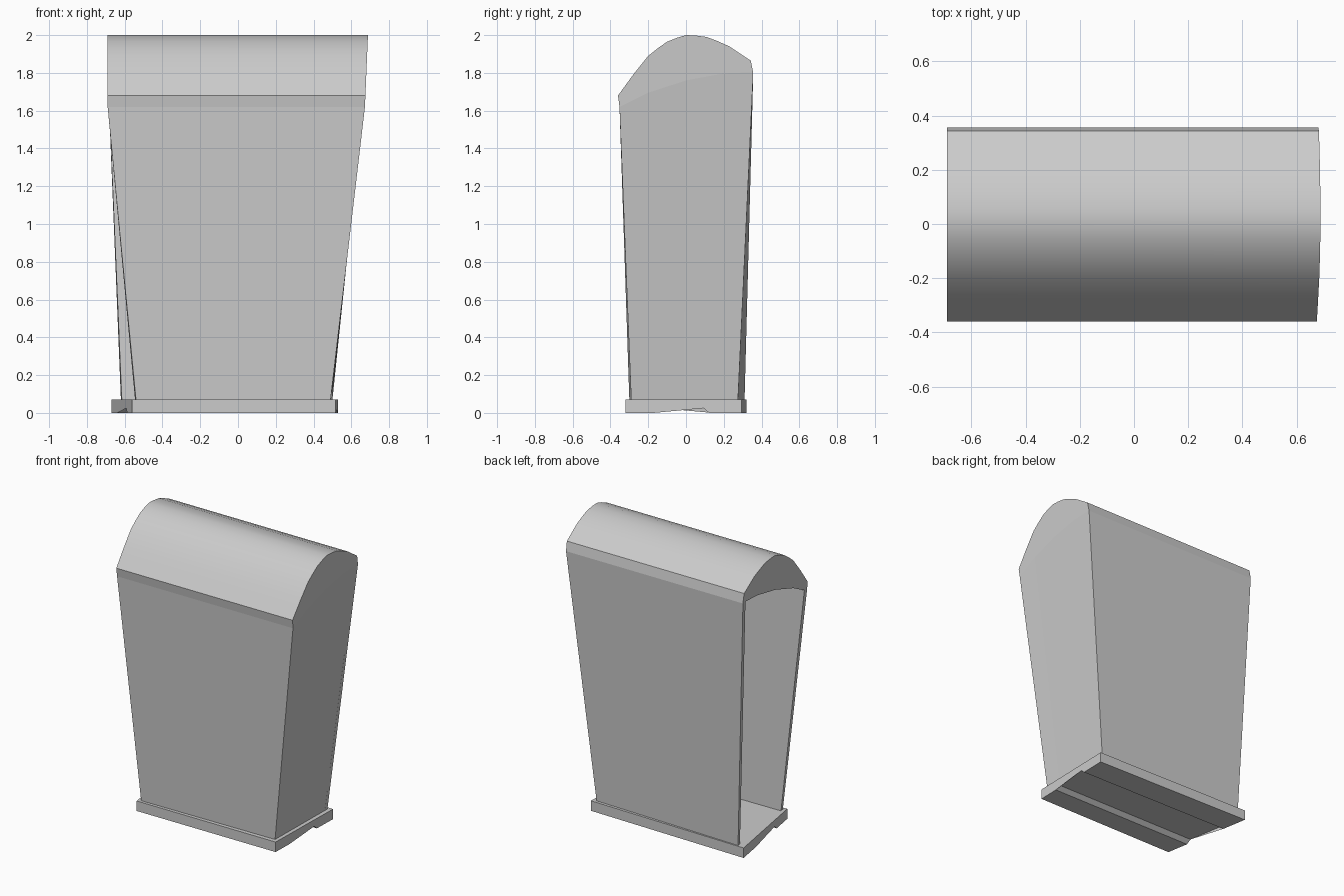
import bpy, bmesh
from math import radians

if "Cube" in bpy.data.objects:
    bpy.data.objects.remove(bpy.data.objects["Cube"])


def loft(name, a, b, smooth=False):
    """Closed solid between two matching loops of points."""
    bm = bmesh.new()
    va = [bm.verts.new(p) for p in a]
    vb = [bm.verts.new(p) for p in b]
    n = len(a)
    for i in range(n):
        j = (i + 1) % n
        bm.faces.new((va[i], va[j], vb[j], vb[i]))
    caps = [bm.faces.new(va[::-1]), bm.faces.new(vb)]
    bmesh.ops.triangulate(bm, faces=caps)
    bmesh.ops.recalc_face_normals(bm, faces=bm.faces)
    me = bpy.data.meshes.new(name)
    bm.to_mesh(me)
    bm.free()
    ob = bpy.data.objects.new(name, me)
    bpy.context.collection.objects.link(ob)
    if smooth:
        bpy.context.view_layer.objects.active = ob
        ob.select_set(True)
        bpy.ops.object.shade_smooth_by_angle(angle=radians(25))
        ob.select_set(False)
    return ob


def lerp(a, b, t):
    return a + (b - a) * t


T = 0.028      # wall thickness
Z0 = 0.07      # top of the base


def roof_x(z):
    return 0.672 + 0.016 * (z - 1.62) / 0.38


# Base: skewed slab with a shallow channel underneath
base = [(-0.32, Z0), (-0.32, 0), (-0.165, 0), (-0.135, 0.025),
        (0.11, 0.025), (0.14, 0), (0.32, 0), (0.32, Z0)]
left, right = [], []
for y, z in base:
    t = (y + 0.32) / 0.64
    left.append((lerp(-0.56, -0.67, t), y, z))
    right.append((lerp(0.515, 0.53, t), lerp(-0.32, 0.295, t), z))
loft("base", left, right)

# Roof: lopsided barrel with a gently arched underside
arch = [(-0.352, 1.62), (-0.32, 1.635), (-0.2, 1.695), (0, 1.76),
        (0.2, 1.797), (0.32, 1.802), (0.356, 1.80)]
crown = [(0.343, 1.865), (0.29, 1.90), (0.23, 1.94), (0.17, 1.967),
         (0.11, 1.99), (0.05, 1.998), (0, 2.0), (-0.05, 1.985),
         (-0.1, 1.965), (-0.15, 1.93), (-0.2, 1.89), (-0.28, 1.79),
         (-0.36, 1.68)]
prof = arch + crown
loft("roof", [(-0.69, y, z) for y, z in prof],
     [(roof_x(z), y, z) for y, z in prof], smooth=True)

# Front and back panels
loft("front_panel",
     [(-0.54, -0.30, Z0), (0.49, -0.29, Z0),
      (0.49, -0.29 + T, Z0), (-0.545, -0.30 + T, Z0)],
     [(-0.69, -0.352, 1.62), (0.672, -0.352, 1.62),
      (0.672, -0.352 + T, 1.635), (-0.69, -0.352 + T, 1.635)])
loft("back_panel",
     [(-0.62, 0.31, Z0), (0.50, 0.275, Z0),
      (0.50, 0.275 - T, Z0), (-0.615, 0.31 - T, Z0)],
     [(-0.69, 0.356, 1.80), (roof_x(1.8), 0.356, 1.80),
      (roof_x(1.8), 0.356 - T, 1.802), (-0.69, 0.356 - T, 1.802)])

# Closed right wall, following the arch along its top (left end stays open)
ts = [(y + 0.352) / 0.708 for y, z in arch]
low = [(lerp(0.49, 0.50, t), lerp(-0.29, 0.275, t), Z0) for t in ts]
high = [(roof_x(z), y, z) for y, z in arch]
inset = lambda pts: [(x - T, y, z) for x, y, z in reversed(pts)]
loft("right_wall", low + inset(low), high + inset(high))
